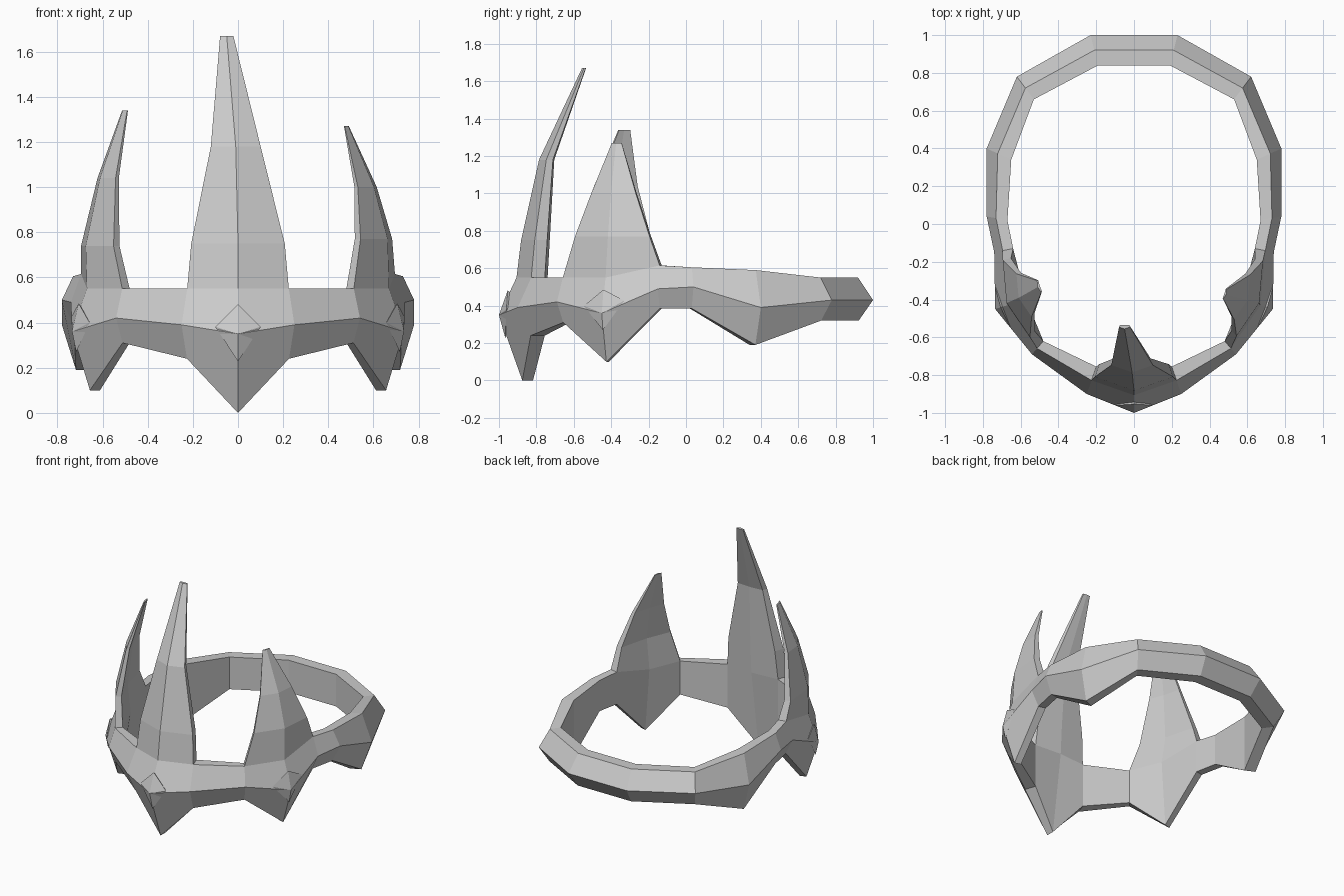
import bpy, bmesh
from mathutils import Vector as V

if "Cube" in bpy.data.objects:
    bpy.data.objects.remove(bpy.data.objects["Cube"])


def make(name, verts, faces=None):
    """Flat-shaded mesh object; a convex hull when no faces are given."""
    bm = bmesh.new()
    vs = [bm.verts.new(v) for v in verts]
    if faces:
        for f in faces:
            bm.faces.new([vs[i] for i in f])
    else:
        bmesh.ops.convex_hull(bm, input=vs)
    bmesh.ops.recalc_face_normals(bm, faces=bm.faces)
    me = bpy.data.meshes.new(name)
    bm.to_mesh(me)
    bm.free()
    ob = bpy.data.objects.new(name, me)
    bpy.context.collection.objects.link(ob)


# Band stations: ridge x, y, z | inner x, y | top z, bottom z | top-edge inset, bottom inner inset
front = (0, -1, .35, 0, -.74, .55, 0, .36, .70)
half = [
    (.25, -.90, .39, .20, -.755, .55, .24, .5, 1),
    (.54, -.69, .42, .48, -.62, .55, .31, .45, 1),
    (.735, -.45, .36, .57, -.40, .55, .10, .4, .75),
    (.74, -.15, .49, .64, -.13, .615, .385, .45, 1),
    (.78, .04, .50, .67, .02, .605, .385, .45, 1),
    (.78, .40, .39, .65, .34, .59, .19, .45, 1),
    (.62, .78, .43, .53, .66, .55, .32, .5, 1),
    (.23, 1.0, .43, .19, .84, .55, .32, .5, 1),
]
stations = [front] + half + [(-s[0], s[1], s[2], -s[3]) + s[4:] for s in reversed(half)]


def section(s):
    """Five-sided profile: ridge, outer top, inner top, inner bottom, outer bottom."""
    x, y, z, ix, iy, top, bot, f, g = s
    ridge, inner = V((x, y)), V((ix, iy))
    at = lambda t, h: V((*ridge.lerp(inner, t), h))
    return [V((x, y, z)), at(f, top), at(1, top), at(g, bot), at(.48, bot)]


rings = [section(s) for s in stations]
n = len(rings)

# Band with the low points at the front and sides
make("crown_band", [p for r in rings for p in r],
     [(i * 5 + j, i * 5 + (j + 1) % 5, (i + 1) % n * 5 + (j + 1) % 5, (i + 1) % n * 5 + j)
      for i in range(n) for j in range(5)])


def spike(name, k, levels):
    """Tapered prong grown from the band's top edge around station k."""
    near = [rings[(k + d) % n] for d in (-1, 0, 1)]
    base = [r[1] for r in near] + [r[2] for r in reversed(near)]
    mid = [(min(p[a] for p in base) + max(p[a] for p in base)) / 2 for a in (0, 1)]
    verts = list(base)
    for cx, cy, cz, s in levels:
        verts += [V((cx + (p.x - mid[0]) * s, cy + (p.y - mid[1]) * s, cz)) for p in base]
    m = len(levels)
    faces = [(l * 6 + j, l * 6 + (j + 1) % 6, l * 6 + 6 + (j + 1) % 6, l * 6 + 6 + j)
             for l in range(m) for j in range(6)]
    faces += [tuple(range(6)), tuple(range(m * 6, m * 6 + 6))]
    make(name, verts, faces)


def boss(name, k):
    """Small faceted boss on the ridge below a spike."""
    ridge, top, inner, _, bottom = rings[k]
    out = V((ridge.x - inner.x, ridge.y - inner.y, 0)).normalized()
    sides = [ridge.lerp(rings[(k + d) % n][0], .4) + V((0, 0, .015)) for d in (-1, 1)]
    make(name, sides + [ridge, ridge.lerp(top, .66) + out * .015,
                        ridge.lerp(bottom, .35) + out * .01, ridge.lerp(inner, .4)])


# Three prongs, each leaning and tapering slightly differently
spike("front_spike", 0, [(0, -.805, .75, .92), (-.01, -.745, 1.18, .49), (-.05, -.545, 1.67, .13)])
spike("right_spike", 3, [(.60, -.39, .77, .77), (.565, -.385, 1.0, .46), (.48, -.37, 1.27, .10)])
spike("left_spike", n - 3, [(-.61, -.39, .74, .79), (-.575, -.375, 1.04, .44), (-.50, -.33, 1.34, .12)])

# Faceted bosses
boss("front_boss", 0)
boss("right_boss", 3)
boss("left_boss", n - 3)
